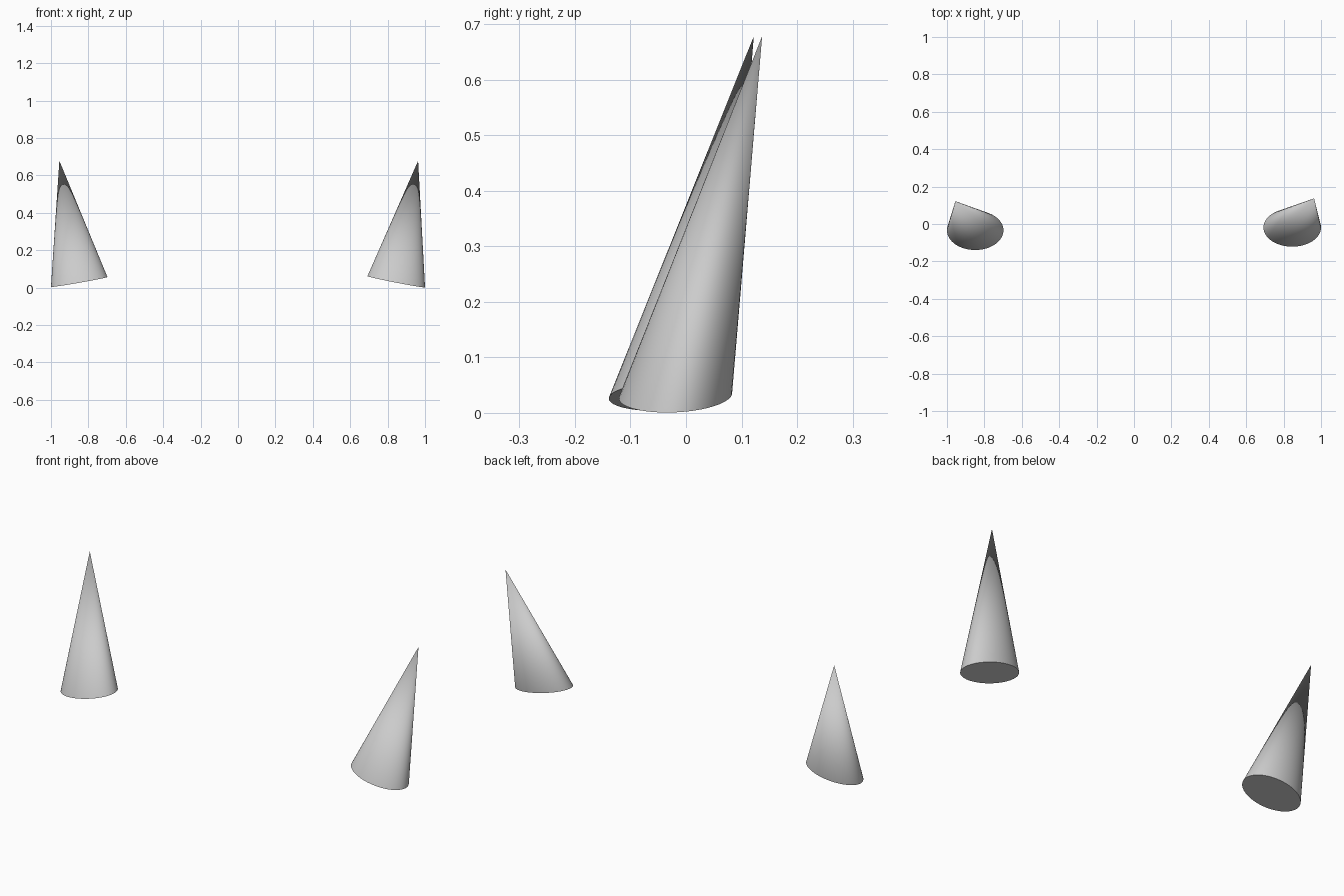
import bpy
import bmesh
from mathutils import Matrix, Vector

if "Cube" in bpy.data.objects:
    bpy.data.objects.remove(bpy.data.objects["Cube"])


def leaning_spike(name, centre, rx, ry, slope_x, slope_y, tip):
    """Elliptical cone on a tilted base, leaning towards its tip."""
    bm = bmesh.new()
    bmesh.ops.create_cone(bm, cap_ends=True, segments=64, radius1=1, radius2=0,
                          depth=1, matrix=Matrix.Translation((0, 0, 0.5)))
    bmesh.ops.remove_doubles(bm, verts=bm.verts, dist=1e-5)
    # The unit cone's axes become the base's half widths and the lean
    side = Vector((rx, 0, slope_x * rx))
    depth = Vector((0, ry, slope_y * ry))
    lean = Vector(tip) - Vector(centre)
    shear = Matrix((side, depth, lean)).transposed().to_4x4()
    bm.transform(Matrix.Translation(centre) @ shear)
    bmesh.ops.recalc_face_normals(bm, faces=bm.faces)
    mesh = bpy.data.meshes.new(name)
    bm.to_mesh(mesh)
    bm.free()
    obj = bpy.data.objects.new(name, mesh)
    bpy.context.collection.objects.link(obj)
    bpy.ops.object.select_all(action='DESELECT')
    obj.select_set(True)
    bpy.context.view_layer.objects.active = obj
    bpy.ops.object.shade_smooth_by_angle()
    return obj


# Pair of spikes, each with its own slight lean
leaning_spike("left_spike", (-0.849, -0.034, 0.030), 0.151, 0.105,
              0.175, 0.04, (-0.955, 0.122, 0.678))
leaning_spike("right_spike", (0.846, -0.019, 0.031), 0.154, 0.102,
              -0.195, 0.045, (0.963, 0.137, 0.678))
